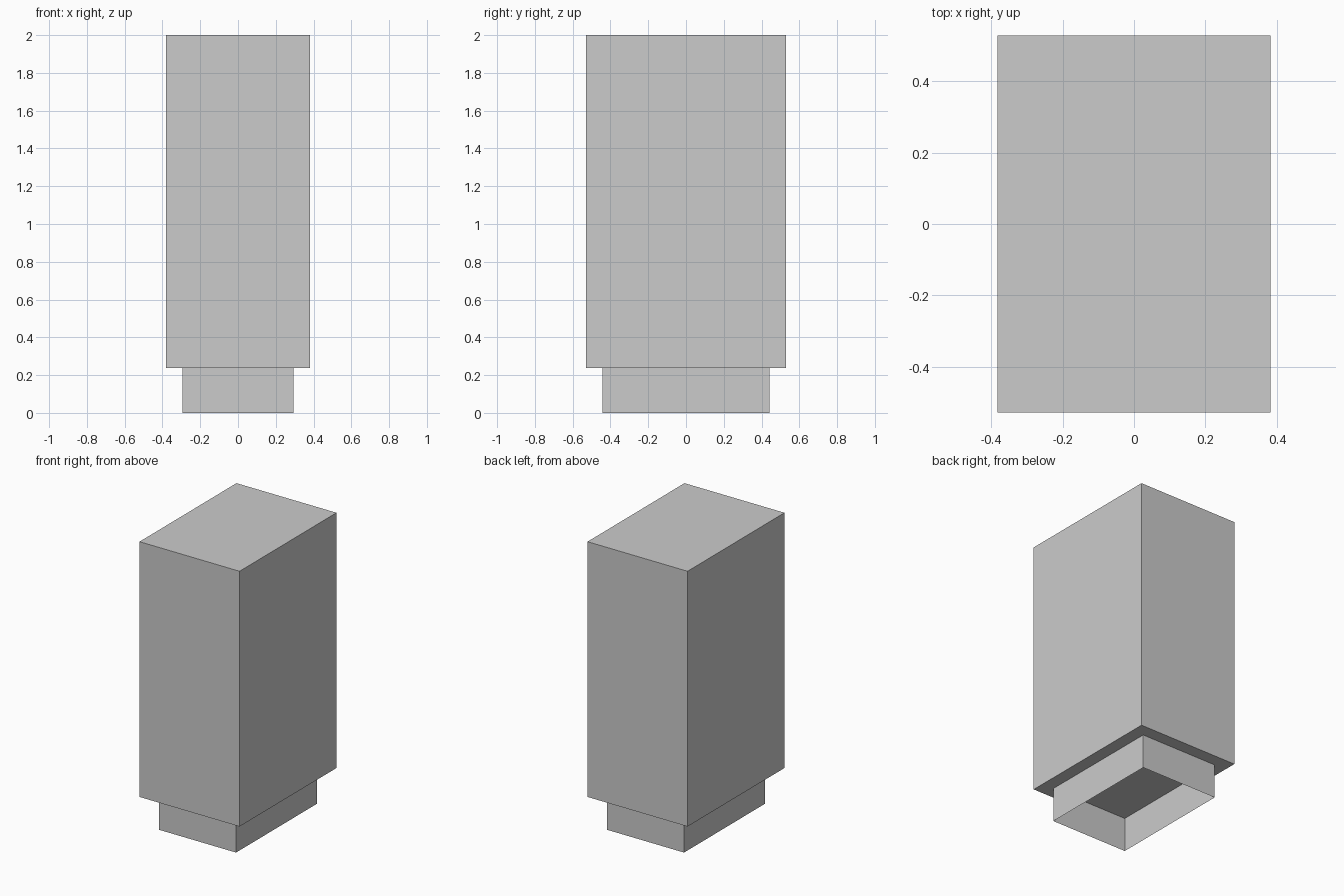
import bpy
import bmesh
from mathutils import Matrix

if "Cube" in bpy.data.objects:
    bpy.data.objects.remove(bpy.data.objects["Cube"])

HALF_X, HALF_Y = 0.382, 0.529   # body half sizes
INSET = 0.088                   # plinth set back on all sides
BASE_H, TOP = 0.237, 2.0


def box(name, hx, hy, z0, z1, open_ends=False):
    """Box between two heights, optionally without top and bottom faces."""
    bm = bmesh.new()
    scale = Matrix.Diagonal((2 * hx, 2 * hy, z1 - z0, 1))
    bmesh.ops.create_cube(bm, size=1, matrix=Matrix.Translation((0, 0, (z0 + z1) / 2)) @ scale)
    bm.normal_update()
    if open_ends:
        ends = [f for f in bm.faces if abs(f.normal.z) > 0.5]
        bmesh.ops.delete(bm, geom=ends, context='FACES_ONLY')
    mesh = bpy.data.meshes.new(name)
    bm.to_mesh(mesh)
    bm.free()
    obj = bpy.data.objects.new(name, mesh)
    bpy.context.collection.objects.link(obj)
    return obj


# Tall closed body
box("body", HALF_X, HALF_Y, BASE_H, TOP)
# Recessed plinth: thin walls, open underneath up to the body
box("plinth", HALF_X - INSET, HALF_Y - INSET, 0, BASE_H, open_ends=True)
